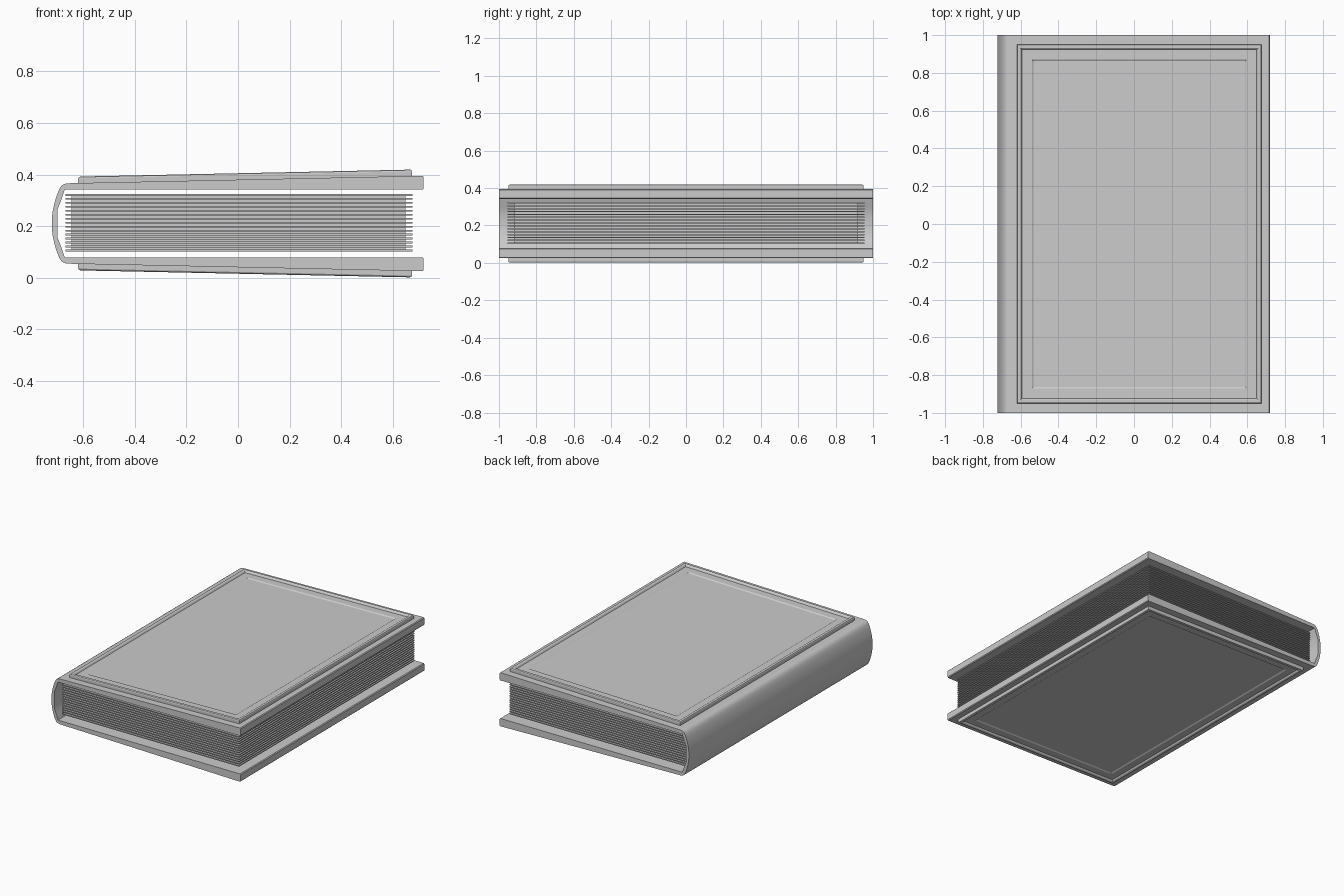
import bpy, bmesh, math

if "Cube" in bpy.data.objects:
    bpy.data.objects.remove(bpy.data.objects["Cube"])

MID = 0.21  # height of the symmetry plane


def finish(bm, name, smooth=False):
    bmesh.ops.recalc_face_normals(bm, faces=bm.faces[:])
    me = bpy.data.meshes.new(name)
    bm.to_mesh(me)
    bm.free()
    ob = bpy.data.objects.new(name, me)
    bpy.context.collection.objects.link(ob)
    if smooth:
        bpy.ops.object.select_all(action='DESELECT')
        ob.select_set(True)
        bpy.context.view_layer.objects.active = ob
        bpy.ops.object.shade_smooth_by_angle(angle=math.radians(28))
    return ob


def add_box(bm, x0, x1, y0, y1, z0, z1):
    r = bmesh.ops.create_cube(bm, size=1)
    for v in r['verts']:
        v.co = ((x0 + x1) / 2 + v.co.x * (x1 - x0),
                (y0 + y1) / 2 + v.co.y * (y1 - y0),
                (z0 + z1) / 2 + v.co.z * (z1 - z0))


def cover_height(x):
    # outer board surface above the mid plane, rising to the fore edge
    return 0.156 + (x + 0.66) / 1.38 * 0.029


# Cover: one C-shaped profile (x, height above mid) extruded along y
outer_half = [(0.715, 0.185), (0.66, cover_height(0.66)), (-0.655, 0.156),
              (-0.671, 0.154), (-0.683, 0.148), (-0.693, 0.134), (-0.702, 0.112),
              (-0.711, 0.083), (-0.718, 0.052), (-0.722, 0.022)]
inner_half = [(-0.70, 0.055), (-0.686, 0.09), (-0.672, 0.131), (0.715, 0.131)]
upper_tip = [(0.72, 0.136), (0.72, 0.180)]
flip = lambda pts: [(x, -h) for x, h in reversed(pts)]
profile = (upper_tip + outer_half + flip(outer_half) + flip(upper_tip)
           + flip(inner_half) + inner_half)
bm = bmesh.new()
front = [bm.verts.new((x, -1, MID + h)) for x, h in profile]
back = [bm.verts.new((x, 1, MID + h)) for x, h in profile]
n = len(profile)
for i in range(n):
    j = (i + 1) % n
    bm.faces.new((front[i], front[j], back[j], back[i]))
bm.faces.new(front)
bm.faces.new(back)
finish(bm, "cover_and_spine", True)

# Raised frame panels: nested rectangles (inset, height over board)
steps = [(0, -0.006), (0, 0.018), (0.003, 0.023), (0.008, 0.025), (0.017, 0.025),
         (0.022, 0.022), (0.027, 0.014), (0.079, 0.014), (0.087, 0.009)]
for name, side in (("front_panel", 1), ("back_panel", -1)):
    bm = bmesh.new()
    loops = []
    for d, h in steps:
        xa, xb, y = -0.62 + d, 0.675 - d, 0.95 - d
        loops.append([bm.verts.new((px, py, MID + side * (cover_height(px) + h)))
                      for px, py in ((xa, -y), (xb, -y), (xb, y), (xa, y))])
    for a, b in zip(loops, loops[1:]):
        for i in range(4):
            j = (i + 1) % 4
            bm.faces.new((a[i], a[j], b[j], b[i]))
    bm.faces.new(loops[0])
    bm.faces.new(loops[-1])
    finish(bm, name)

# Page core
bm = bmesh.new()
add_box(bm, -0.645, 0.65, -0.92, 0.92, 0.105, 0.321)
finish(bm, "page_core")

# Page leaves
bm = bmesh.new()
count = 15
for i in range(count):
    z = 0.105 + i * (0.216 / (count - 1))
    add_box(bm, -0.67, 0.677, -0.955, 0.955, z - 0.0035, z + 0.0035)
finish(bm, "page_leaves")
